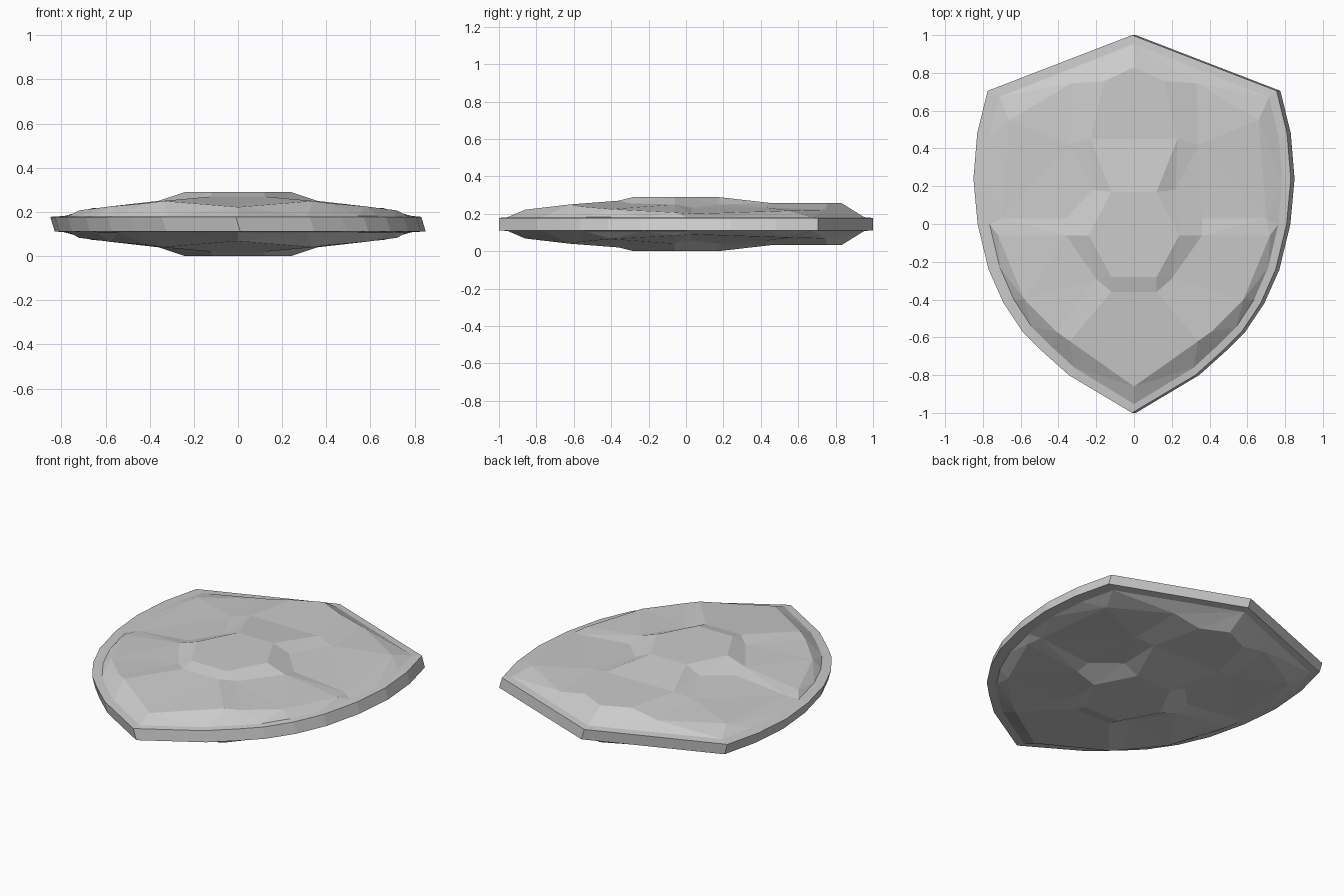
import bpy, math
from mathutils import Vector
from mathutils.geometry import delaunay_2d_cdt

if "Cube" in bpy.data.objects:
    bpy.data.objects.remove(bpy.data.objects["Cube"])

HEIGHT = 0.29        # total thickness
RIM_Z = 0.178        # upper edge of the rim
SKEW = 0.01          # sideways lean of the rim wall

stone = bpy.data.materials.new("stone_grey")
stone.use_nodes = True
GREY = (0.6, 0.6, 0.6, 1)
stone.diffuse_color = GREY
stone.node_tree.nodes["Principled BSDF"].inputs["Base Color"].default_value = GREY
stone.node_tree.nodes["Principled BSDF"].inputs["Roughness"].default_value = 0.8


def add_object(name, verts, faces):
    mesh = bpy.data.meshes.new(name)
    mesh.from_pydata(verts, [], faces)
    mesh.materials.append(stone)
    obj = bpy.data.objects.new(name, mesh)
    bpy.context.collection.objects.link(obj)
    return obj


# Shield outline, left half from the top point to the bottom point, then mirrored
half = [(0, 1), (.765, .705), (.82, .48), (.84, .24), (.818, 0), (.76, -.24),
        (.68, -.42), (.58, -.57), (.48, -.67), (.335, -.8), (0, -1)]
outline = half + [(-x, y) for x, y in half[-2:0:-1]]
inner = [(x * .935, y * .953) for x, y in outline]
n = len(outline)

# Rim: upper flat border, leaning wall, lower flat border
top = [(x - SKEW, y, RIM_Z) for x, y in outline]
lip = [(x, y, RIM_Z + .004) for x, y in inner]
flip = lambda pts: [(-x, y, HEIGHT - z) for x, y, z in pts]
mirror_index = lambda i: (n - i) % n
bottom, low_lip = flip(top), flip(lip)
bottom = [bottom[mirror_index(i)] for i in range(n)]
low_lip = [low_lip[mirror_index(i)] for i in range(n)]
rings = [lip, top, bottom, low_lip]
rim_faces = []
for r in range(3):
    for i in range(n):
        j = (i + 1) % n
        rim_faces.append((r * n + i, r * n + j, (r + 1) * n + j, (r + 1) * n + i))
add_object("rim", sum(rings, []), rim_faces)

# Corner points of the raised plates (left half)
corner = {
    "a": (.12, .17, .29), "b": (.24, -.06, .29), "c": (.12, -.28, .29),     # centre
    "d": (.36, -.06, .25), "e": (.2, -.29, .255), "f": (.12, -.36, .27),    # centre foot
    "g": (.34, -.62, .25), "h": (0, -.86, .222),                            # bottom plate
    "i": (.23, .45, .258), "j": (.16, .755, .258), "k": (0, .83, .258),     # head plate
    "l": (.22, .18, .25), "m": (.34, .42, .235), "n": (.33, .745, .222),    # upper side
    "o": (.36, .03, .232), "p": (.7, .03, .2), "s": (.66, .55, .217),
    "q": (.72, -.06, .207), "r": (.58, -.4, .225), "t": (.41, -.57, .24),   # lower side
}
for key in list(corner):
    x, y, z = corner[key]
    corner[key.upper()] = (-x, y, z) if x else None
    if not x:
        corner[key.upper()] = corner[key]

# Plate borders as chains of corners, mirrored by swapping case
chains = ["abc", "aijk", "cfgh", "detrqd", "lmnspol", "od", "pq", "im", "jn",
          "bd", "al", "ce", "ef", "gt"]
edges = [(u, v) for c in chains for u, v in zip(c, c[1:])]
edges += [(u.upper(), v.upper()) for u, v in edges]
edges += [("a", "A"), ("c", "C"), ("f", "F"), ("i", "I")]

names, points = {}, list(lip)
for key, p in corner.items():
    if p in points:
        names[key] = points.index(p)
    else:
        names[key] = len(points)
        points.append(p)
ring_edges = [(i, (i + 1) % n) for i in range(n)]
plate_edges = [(names[u], names[v]) for u, v in edges]

# Faceted panel: triangulate the plates inside the rim and lift each corner
flat, _, tris, origin, _, _ = delaunay_2d_cdt(
    [Vector(p[:2]) for p in points], ring_edges + plate_edges, [], 1, 1e-5)
verts = [(v.x, v.y, points[o[0]][2] if o else .23) for v, o in zip(flat, origin)]
front = add_object("front_panel", verts, [tuple(t) for t in tris])

# Back panel: the same panel turned over
back = bpy.data.objects.new("back_panel", front.data)
back.rotation_euler = (0, math.pi, 0)
back.location.z = HEIGHT
bpy.context.collection.objects.link(back)
